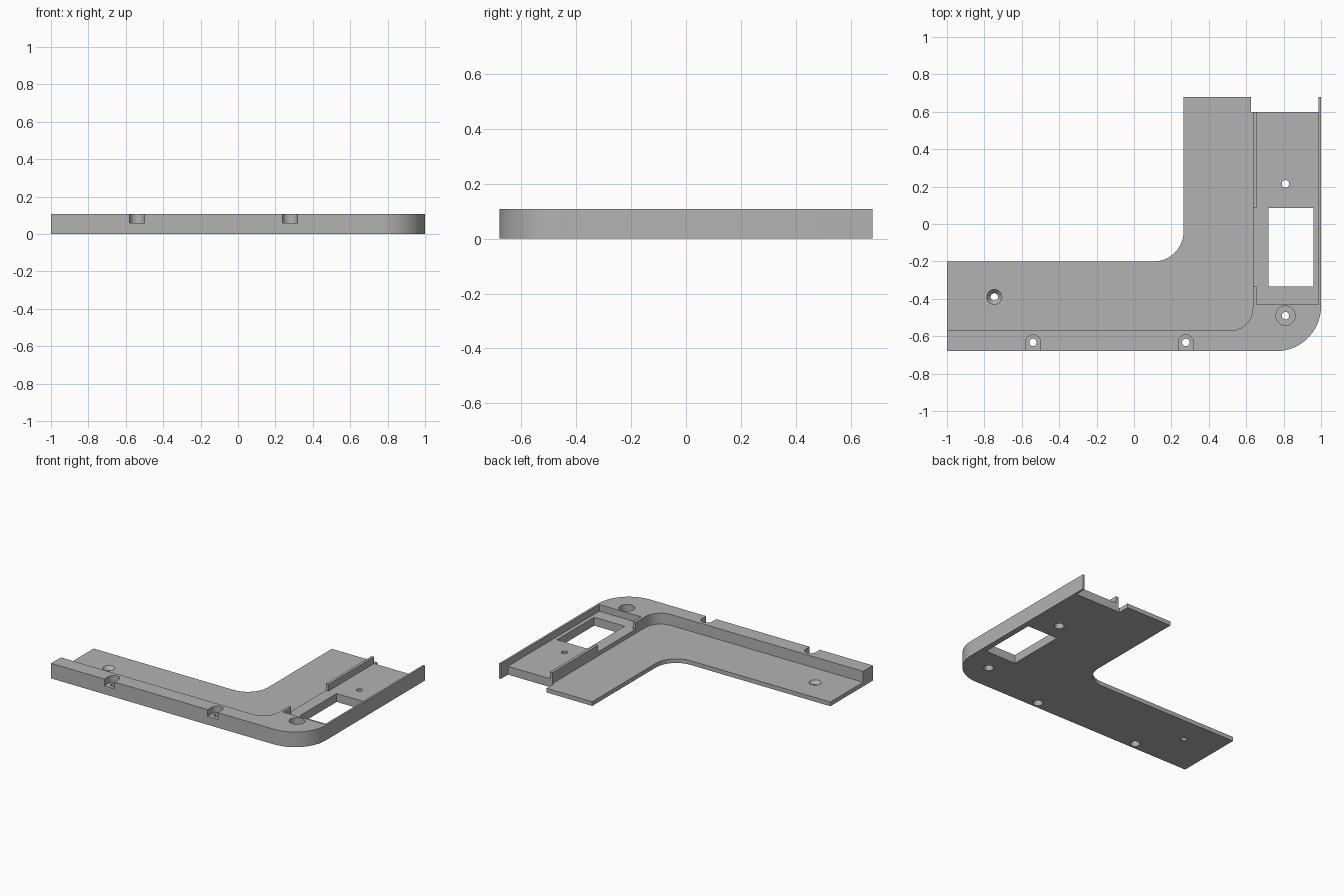
import bpy, bmesh
from math import cos, sin, pi

cube = bpy.data.objects.get("Cube")
if cube:
    bpy.data.objects.remove(cube)

grey = bpy.data.materials.new("plain grey")
grey.use_nodes = True
grey.diffuse_color = (0.45, 0.45, 0.45, 1)
grey.node_tree.nodes["Principled BSDF"].inputs["Base Color"].default_value = (0.45, 0.45, 0.45, 1)

HEIGHT, PLATE, FLOOR = 0.108, 0.03, 0.06


def arc(cx, cy, r, start, end, steps=20):
    angles = [start + (end - start) * i / steps for i in range(steps + 1)]
    return [(cx + r * cos(a), cy + r * sin(a)) for a in angles]


def rect(x0, x1, y0, y1):
    return [(x0, y0), (x1, y0), (x1, y1), (x0, y1)]


def loft(name, low, high, z0, z1):
    """Solid between two matching counter-clockwise outlines."""
    bm = bmesh.new()
    a = [bm.verts.new((x, y, z0)) for x, y in low]
    b = [bm.verts.new((x, y, z1)) for x, y in high]
    bm.faces.new(a[::-1])
    bm.faces.new(b)
    n = len(a)
    for i in range(n):
        j = (i + 1) % n
        bm.faces.new((a[i], a[j], b[j], b[i]))
    mesh = bpy.data.meshes.new(name)
    bm.to_mesh(mesh)
    bm.free()
    mesh.materials.append(grey)
    obj = bpy.data.objects.new(name, mesh)
    bpy.context.collection.objects.link(obj)
    return obj


def prism(name, outline, z0, z1):
    return loft(name, outline, outline, z0, z1)


def circle(x, y, r):
    return arc(x, y, r, 0, 2 * pi * 31 / 32, 31)


# L-shaped body with a rounded outer corner and a filleted inner corner
outline = [(-1, -0.68)] + arc(0.76, -0.44, 0.24, -pi / 2, 0) + [(1, 0.68), (0.265, 0.68)]
outline += arc(0.105, -0.04, 0.16, 0, -pi / 2) + [(-1, -0.2)]
body = prism("corner_bracket", outline, 0, HEIGHT)


def cut(cutter):
    cutter.hide_render = True
    mod = body.modifiers.new("cut", "BOOLEAN")
    mod.operation = "DIFFERENCE"
    mod.solver = "EXACT"
    mod.object = cutter
    bpy.ops.object.select_all(action="DESELECT")
    bpy.context.view_layer.objects.active = body
    body.select_set(True)
    bpy.ops.object.modifier_apply(modifier=mod.name)
    bpy.data.objects.remove(cutter)


# Recess that leaves the thin plate inside the raised border
recess = [(-1.1, -0.57)] + arc(0.515, -0.45, 0.12, -pi / 2, 0) + [(0.635, 1), (-1.1, 1)]
cut(prism("recess_cutter", recess, PLATE, 0.3))

# Side pocket, gap in its inner rib, open end and window
cut(prism("pocket_cutter", rect(0.655, 0.986, -0.43, 1), FLOOR, 0.3))
cut(prism("rib_gap_cutter", rect(0.6, 0.7, -0.335, 0.085), FLOOR, 0.3))
cut(prism("end_cutter", rect(0.625, 0.986, 0.6, 1), -0.1, 0.3))
cut(prism("window_cutter", rect(0.72, 0.96, -0.335, 0.085), -0.1, 0.3))

# Rounded slots in the front edge
screws = [(-0.54, -0.633), (0.277, -0.633), (0.81, -0.49), (0.81, 0.215)]
for x, y in screws[:2]:
    slot = [(x - 0.04, -0.8), (x + 0.04, -0.8)] + arc(x, y, 0.04, 0, pi)
    cut(prism("slot_cutter", slot, FLOOR, 0.3))

# Counterbore in the corner
cut(prism("counterbore_cutter", circle(0.81, -0.49, 0.052), FLOOR, 0.3))

# Screw holes, widened towards the underside
for x, y in screws:
    cut(prism("hole_cutter", circle(x, y, 0.02), -0.1, 0.3))
    cut(loft("underside_cutter", circle(x, y, 0.034), circle(x, y, 0.019), -0.001, 0.03))

# Countersunk hole in the thin plate
x, y = -0.747, -0.39
cut(prism("hole_cutter", circle(x, y, 0.02), -0.1, 0.3))
cut(loft("countersink_cutter", circle(x, y, 0.019), circle(x, y, 0.041), 0.005, PLATE + 0.001))

bpy.ops.object.shade_smooth_by_angle(angle=pi / 6)
